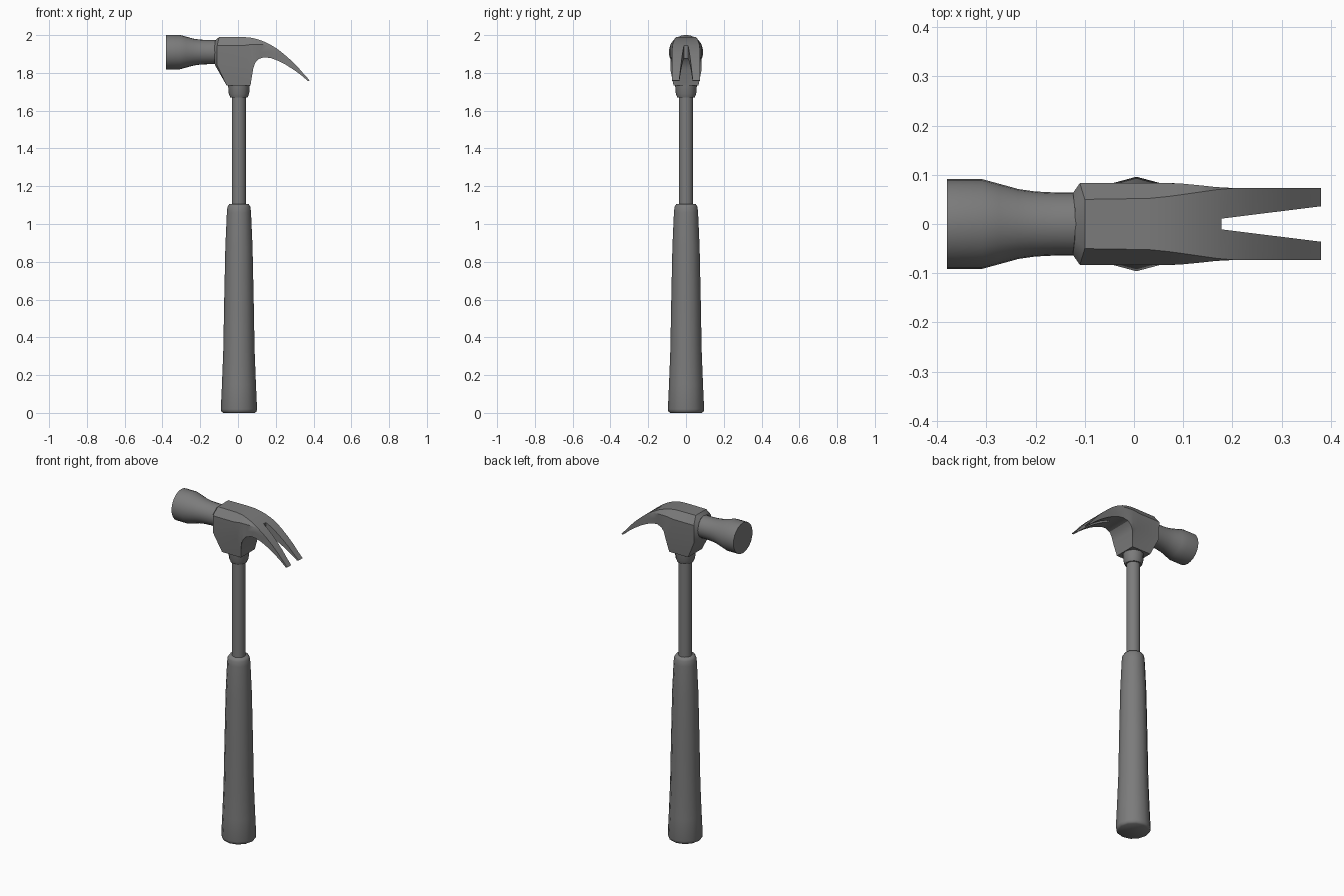
import bpy, bmesh, math
from mathutils import Matrix, Vector

if "Cube" in bpy.data.objects:
    bpy.data.objects.remove(bpy.data.objects["Cube"])

# Dark grey used on every part
dark = bpy.data.materials.new("dark_grey")
dark.diffuse_color = (.2, .2, .2, 1)
dark.use_nodes = True
dark.node_tree.nodes["Principled BSDF"].inputs["Base Color"].default_value = dark.diffuse_color


def finish(name, bm, angle):
    bmesh.ops.recalc_face_normals(bm, faces=bm.faces)
    me = bpy.data.meshes.new(name)
    bm.to_mesh(me)
    bm.free()
    me.materials.append(dark)
    ob = bpy.data.objects.new(name, me)
    bpy.context.collection.objects.link(ob)
    bpy.ops.object.select_all(action='DESELECT')
    ob.select_set(True)
    bpy.context.view_layer.objects.active = ob
    if angle:
        bpy.ops.object.shade_smooth_by_angle(angle=math.radians(angle))
    return ob


def loft(name, rings, angle=None):
    bm = bmesh.new()
    loops = [[bm.verts.new(p) for p in r] for r in rings]
    n = len(loops[0])
    for a, b in zip(loops, loops[1:]):
        for i in range(n):
            j = (i + 1) % n
            bm.faces.new((a[i], a[j], b[j], b[i]))
    bm.faces.new(loops[0])
    bm.faces.new(loops[-1][::-1])
    return finish(name, bm, angle)


def turned(name, profile, sides, matrix, angle=40):
    """Solid of revolution from (radius, height) pairs."""
    rings = []
    for r, h in profile:
        rings.append([matrix @ Vector((r * math.cos(2 * math.pi * i / sides),
                                       r * math.sin(2 * math.pi * i / sides), h))
                      for i in range(sides)])
    return loft(name, rings, angle)


# Handle: rubber grip, shaft and stepped collar
axis = Matrix.Translation((.005, 0, 0))
turned("grip", [(.084, 0), (.093, .007), (.096, .02), (.09, .15), (.083, .33), (.078, .6),
                (.072, .88), (.064, 1.06), (.061, 1.09), (.052, 1.105)], 12, axis, 60)
turned("shaft", [(.038, 1.09), (.038, 1.70)], 12, axis)
turned("collar", [(.046, 1.67), (.054, 1.69), (.058, 1.74)], 12, axis)

# Striking face and neck, turned about the x axis
along_x = Matrix.Translation((0, 0, 1.91)) @ Matrix.Rotation(math.radians(90), 4, 'Y')
turned("striking_face", [(.091, -.38), (.091, -.308), (.082, -.275), (.071, -.235),
                         (.066, -.2), (.064, -.16), (.064, -.10)], 24, along_x)


# Head body and claw: sections are top, chamfer, middle, bottom as (x, half width, z)
def ring(half):
    pts = [Vector(p) for p in half]
    return pts + [Vector((p.x, -p.y, p.z)) for p in reversed(pts)]


rings = [
    ring([(-.12, .03, 1.972), (-.124, .063, 1.94), (-.124, .06, 1.85), (-.12, .05, 1.838)]),
    ring([(-.1, .05, 1.99), (-.11, .083, 1.945), (-.11, .08, 1.84), (-.06, .066, 1.733)]),
    ring([(.03, .052, 1.99), (.03, .083, 1.945), (.05, .079, 1.85), (.066, .066, 1.733)]),
]
# Claw stations: top x, top z, under x, under z, top half width, full half width
claw = [
    (.07, 1.986, .08, 1.82, .056, .083),
    (.10, 1.979, .09, 1.852, .06, .082),
    (.135, 1.967, .108, 1.873, .065, .079),
    (.17, 1.950, .14, 1.883, .070, .075),
    (.205, 1.929, .175, 1.878, .073, .073),
    (.24, 1.902, .21, 1.865, .073, .073),
    (.28, 1.867, .255, 1.842, .073, .073),
    (.32, 1.827, .30, 1.813, .073, .073),
    (.35, 1.792, .335, 1.787, .073, .073),
    (.38, 1.760, .37, 1.757, .073, .073),
]
for tx, tz, bx, bz, wt, w in claw:
    top, low = Vector((tx, w, tz)), Vector((bx, w, bz))
    t = max(.06, (w - wt) * 1.3 / (top - low).length)
    half = [Vector((tx, wt, tz)), top.lerp(low, t), top.lerp(low, .5 + t / 2), low]
    rings.append(ring(half))
head = loft("claw_head", rings)

# Nail slot cut through the claw
slot = loft("slot_cutter", [[(.178, -.011, z), (.178, .011, z), (.42, .041, z), (.42, -.041, z)]
                            for z in (1.6, 2.1)])
slot.hide_render = True
mod = head.modifiers.new("slot", 'BOOLEAN')
mod.operation = 'DIFFERENCE'
mod.object = slot
mod.solver = 'EXACT'
bpy.ops.object.select_all(action='DESELECT')
head.select_set(True)
bpy.context.view_layer.objects.active = head
bpy.ops.object.modifier_apply(modifier="slot")
bpy.data.objects.remove(slot, do_unlink=True)
bpy.ops.object.shade_smooth_by_angle(angle=math.radians(32))
